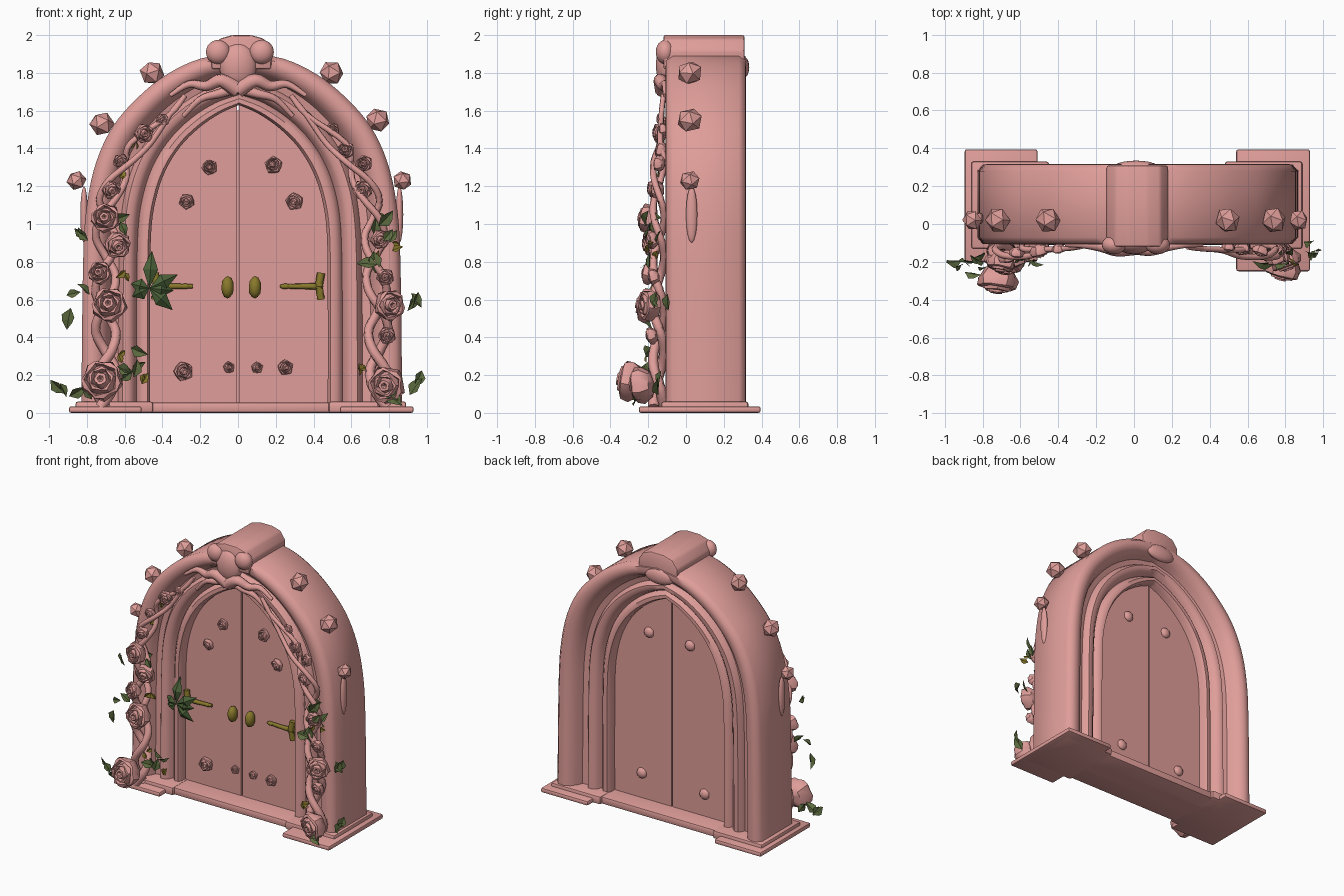
import bpy, bmesh, math, random
from mathutils import Vector, Matrix, Euler

if "Cube" in bpy.data.objects:
    bpy.data.objects.remove(bpy.data.objects["Cube"])

random.seed(4)

def material(name, col):
    m = bpy.data.materials.new(name)
    m.diffuse_color = (*col, 1)
    m.use_nodes = True
    m.node_tree.nodes["Principled BSDF"].inputs["Base Color"].default_value = m.diffuse_color
    return m

PINK = material("rose_pink", (0.74, 0.34, 0.32))
GREEN = material("leaf_green", (0.11, 0.15, 0.05))
DARK = material("dark_green", (0.07, 0.12, 0.04))
GOLD = material("olive_gold", (0.25, 0.19, 0.025))

def finish(name, bm, mat, smooth=40):
    bmesh.ops.remove_doubles(bm, verts=bm.verts, dist=1e-5)
    bmesh.ops.recalc_face_normals(bm, faces=bm.faces)
    me = bpy.data.meshes.new(name)
    bm.to_mesh(me)
    bm.free()
    me.materials.append(mat)
    ob = bpy.data.objects.new(name, me)
    bpy.context.collection.objects.link(ob)
    if smooth:
        bpy.ops.object.select_all(action='DESELECT')
        ob.select_set(True)
        bpy.context.view_layer.objects.active = ob
        bpy.ops.object.shade_smooth_by_angle(angle=math.radians(smooth))
    return ob

def spline(pts, n=4):
    """Catmull-Rom resampling of a few control points."""
    p = [Vector(q) for q in pts]
    p = [2 * p[0] - p[1]] + p + [2 * p[-1] - p[-2]]
    out = []
    for i in range(1, len(p) - 2):
        a, b, c, d = p[i - 1:i + 3]
        for k in range(n):
            t = k / n
            out.append(0.5 * (2 * b + (c - a) * t + (2 * a - 5 * b + 4 * c - d) * t * t
                              + (3 * b - a - 3 * c + d) * t ** 3))
    return out + [p[-2]]

def prism(name, pts, y0, y1, mat=PINK, bevel=0.0):
    """Extrude an x,z outline along y."""
    bm = bmesh.new()
    f = bm.faces.new([bm.verts.new((x, y0, z)) for x, z in pts])
    r = bmesh.ops.extrude_face_region(bm, geom=[f])
    bmesh.ops.translate(bm, vec=(0, y1 - y0, 0),
                        verts=[v for v in r["geom"] if isinstance(v, bmesh.types.BMVert)])
    if bevel:
        bmesh.ops.bevel(bm, geom=bm.edges[:], offset=bevel, segments=2, affect='EDGES', profile=0.5)
    return finish(name, bm, mat)

def ball(name, loc, scale, mat=PINK, sub=3, smooth=60, rot=(0, 0, 0)):
    bm = bmesh.new()
    bmesh.ops.create_icosphere(bm, subdivisions=sub, radius=1,
                               matrix=Matrix.LocRotScale(Vector(loc), Euler(rot), Vector(scale)))
    return finish(name, bm, mat, smooth)

def tube(name, pts, r0, r1, mat=PINK, sides=7):
    """Tapered tube through control points."""
    path = spline(pts)
    bm, rings = bmesh.new(), []
    for i, p in enumerate(path):
        d = path[min(i + 1, len(path) - 1)] - path[max(i - 1, 0)]
        q = d.to_track_quat('Z', 'Y')
        r = r0 + (r1 - r0) * i / (len(path) - 1)
        rings.append([bm.verts.new(p + q @ Vector((r * math.cos(a), r * math.sin(a), 0)))
                      for a in [math.tau * k / sides for k in range(sides)]])
    for a, b in zip(rings, rings[1:]):
        for k in range(sides):
            bm.faces.new((a[k], a[k - 1], b[k - 1], b[k]))
    bm.faces.new(rings[0])
    bm.faces.new(rings[-1])
    return finish(name, bm, mat, 60)

# ---- stone arch: moulded section lofted between outer and inner pointed curves
outer = spline([(.85, 0), (.84, .8), (.82, 1.1), (.77, 1.33), (.68, 1.52), (.55, 1.67),
                (.4, 1.79), (.22, 1.875), (0, 1.91)])
inner = spline([(.47, 0), (.47, .6), (.465, .95), (.44, 1.13), (.39, 1.28), (.31, 1.41),
                (.21, 1.51), (.1, 1.585), (0, 1.63)])

def arch(i, t, side):
    p = outer[i].lerp(inner[i], t)
    return (side * p.x + 0.02 * (1 - t) + 0.005 * t, p.y)

front = [(1, .1), (1, 0), (.96, -.025), (.88, -.025), (.82, 0), (.8, .015), (.76, -.02), (.69, -.045),
         (.6, -.045), (.55, -.02), (.53, .0), (.42, -.01), (.37, -.05), (.3, -.088),
         (.2, -.108), (.08, -.105), (0, -.07)]
section = front + [(t, .21 - y) for t, y in reversed(front)]
N = len(outer)
stations = [(i, 1) for i in range(N)] + [(i, -1) for i in reversed(range(N - 1))]
bm = bmesh.new()
rows = []
for i, s in stations:
    row = []
    for t, y in section:
        x, z = arch(i, t, s)
        row.append(bm.verts.new((x, y, z)))
    rows.append(row)
for a, b in zip(rows, rows[1:]):
    for k in range(len(section)):
        bm.faces.new((a[k - 1], a[k], b[k], b[k - 1]))
finish("arch_frame", bm, PINK, 50)

# ---- pair of door leaves with a narrow seam
for s, nm in ((1, "right"), (-1, "left")):
    pts = [arch(i, .97, s) for i in range(N)]
    pts = [(x if s * x > .005 else s * .005, z) for x, z in pts] + [(s * .005, 0)]
    prism(nm + "_door", pts, .045, .165)
prism("door_seam", [(-.02, .02), (.02, .02), (.02, 1.6), (-.02, 1.6)], .075, .135)

# ---- plinth: threshold plus two wide feet
def slab(name, x0, x1, y0, y1, h):
    prism(name, [(x0, 0), (x1, 0), (x1, h), (x0, h)], y0, y1, bevel=.012)
slab("threshold", -.6, .6, -.11, .31, .055)
slab("left_foot", -.895, -.51, -.2, .395, .035)
slab("right_foot", .54, .93, -.25, .395, .035)
slab("left_foot_step", -.86, -.45, -.13, .33, .06)
slab("right_foot_step", .48, .89, -.13, .33, .06)

# ---- keystone running through the arch, with scrolls and a heart-shaped boss
prism("keystone", [(-.14, 1.82), (-.145, 1.92), (-.1, 1.98), (-.03, 2), (.07, 2), (.14, 1.98),
                   (.18, 1.92), (.175, 1.82)], -.12, .31, bevel=.012)
ball("keystone_boss", (0, -.1, 1.84), (.1, .06, .12))
ball("rear_boss", (.01, .3, 1.83), (.12, .035, .06))
for s in (1, -1):
    ball("keystone_scroll", (s * .115 + .01, -.11, 1.91), (.065, .05, .065))
    tube("keystone_leaf", [(0, -.12, 1.71), (s * .09, -.135, 1.76), (s * .17, -.12, 1.73),
                           (s * .26, -.11, 1.74), (s * .36, -.11, 1.68)], .045, .012)
    tube("keystone_tendril", [(0, -.08, 1.72), (s * .1, -.1, 1.69), (s * .2, -.09, 1.66),
                              (s * .29, -.07, 1.57)], .032, .012)

# ---- buds on the outer edge
for x, z in ((.495, 1.8), (.74, 1.55), (.87, 1.23), (-.455, 1.8), (-.72, 1.53), (-.855, 1.23)):
    r = .052 if z < 1.3 else .065
    ball("edge_bud", (x, .02, z), (r, r * 1.1, r), sub=1, smooth=20, rot=(.3, x, .4))
for s in (1, -1):
    ball("bud_drip", (s * .835 + .02, .03, 1.05), (.02, .03, .15))

# ---- roses: one lathed bloom with wavy petal ridges
BLOOM = [(0, -.7), (.7, -.5), (1, 0), (.95, .4), (.8, .48), (.72, .2), (.6, .6), (.5, .62),
         (.42, .3), (.3, .72), (.16, .72), (0, .5)]

def rose(name, loc, r, segs=15):
    tilt = Euler((math.pi / 2 + random.uniform(-.3, .3), random.uniform(-.3, .3), random.uniform(-.4, .4)))
    m = Matrix.LocRotScale(Vector(loc), tilt, Vector((r, r, r)))
    bm, rings = bmesh.new(), []
    for j, (rad, h) in enumerate(BLOOM):
        ring = []
        for k in range(segs):
            a = math.tau * k / segs
            w = rad * (1 + .1 * math.cos(5 * a + j * 1.1))
            ring.append(bm.verts.new(m @ Vector((w * math.cos(a), w * math.sin(a), h))))
        rings.append(ring)
    for a, b in zip(rings, rings[1:]):
        for k in range(segs):
            bm.faces.new((a[k - 1], a[k], b[k], b[k - 1]))
    bmesh.ops.dissolve_degenerate(bm, dist=1e-6, edges=bm.edges)
    return finish(name, bm, PINK, 45)

for x, y, z, r in ((-.72, -.29, .17, .105), (-.68, -.2, .57, .09), (-.64, -.18, .89, .07),
                   (-.7, -.2, 1.03, .075), (-.73, -.19, .74, .06), (-.67, -.17, 1.18, .048),
                   (-.62, -.15, 1.33, .04), (-.5, -.14, 1.48, .05), (-.4, -.13, 1.55, .035),
                   (.79, -.23, .15, .095), (.8, -.19, .57, .08), (.79, -.18, .41, .045),
                   (.75, -.18, .92, .05), (.78, -.17, .72, .045), (.66, -.15, 1.18, .05),
                   (.67, -.14, 1.32, .042), (.57, -.13, 1.39, .045), (.5, -.12, 1.5, .035)):
    rose("rose", (x, y, z), r)

# ---- twisting vines
for s in (1, -1):
    o = .06 if s > 0 else 0
    for ph in (0, 2.6):
        path = []
        for k in range(15):
            z = .03 + k * .1
            x = .70 + o * (1 - z / 1.5) + .055 * math.sin(k * 1.25 + ph)
            x -= max(0, z - 1.0) ** 2 * 1.0
            path.append((s * x, -.145 + .03 * math.cos(k * 1.25 + ph), z))
        path += [(s * .36, -.13, 1.58), (s * .28, -.12, 1.68)]
        tube("vine", path, .03, .014)

# ---- leaves: folded pointed blades gathered in clusters
def leaves(name, loc, count, size, mat, spread=.04):
    bm = bmesh.new()
    for _ in range(count):
        c = Vector(loc) + Vector([random.uniform(-spread, spread) for _ in range(3)])
        m = Matrix.LocRotScale(c, Euler((math.pi / 2 + random.uniform(-.7, .7), random.uniform(0, 6.28),
                               random.uniform(-.7, .7))), Vector((size,) * 3) * random.uniform(.7, 1.1))
        v = [bm.verts.new(m @ Vector(p)) for p in ((-.5, 0, 0), (-.1, .34, .14), (.2, .26, .12), (.6, 0, -.1),
                                                   (.2, -.26, .12), (-.1, -.34, .14), (.05, 0, 0))]
        for a, b in ((0, 1), (1, 2), (2, 3), (3, 4), (4, 5), (5, 0)):
            bm.faces.new((v[a], v[b], v[6]))
    finish(name, bm, mat, 0)

for x, y, z, n in ((-.86, -.17, .95, 2), (-.63, -.2, 1.0, 2), (-.85, -.19, .66, 2), (-.86, -.17, .48, 1),
                   (-.92, -.2, .16, 2), (-.58, -.19, .2, 4), (-.82, -.24, .08, 2), (-.56, -.17, .29, 2),
                   (.75, -.18, 1.0, 3), (.83, -.17, .93, 2), (.72, -.18, .78, 2), (.92, -.13, .57, 3),
                   (.92, -.15, .17, 2), (.8, -.25, .06, 2)):
    leaves("leaf_cluster", (x, y, z), n, .1, GREEN)
for x, y, z in ((-.6, -.16, 1.27), (-.54, -.14, 1.41), (-.5, -.17, .17), (-.62, -.19, .3),
                (.64, -.14, .25), (.83, -.19, .88), (.72, -.17, .83), (-.6, -.17, .72)):
    leaves("olive_leaf", (x, y, z), 2, .06, GOLD, .02)

# ---- large leaf spray covering the left hinge
bm = bmesh.new()
for ang, ln in ((1.5, .2), (.45, .17), (-.1, .13), (-.75, .17), (2.9, .1), (3.6, .1)):
    d = Vector((math.cos(ang), 0, math.sin(ang)))
    n = Vector((-d.z, 0, d.x))
    c = Vector((-.47, -.06, .66))
    v = [bm.verts.new(p) for p in (c, c + d * ln * .5 + n * .04, c + d * ln + Vector((0, .03, 0)),
                                   c + d * ln * .5 - n * .04, c + d * ln * .5 + Vector((0, -.02, 0)))]
    for k in range(4):
        bm.faces.new((v[k], v[(k + 1) % 4], v[4]))
finish("hinge_leaf_spray", bm, DARK, 0)

# ---- gold handles and hinges
for x in (-.055, .09):
    ball("door_handle", (x, .015, .665), (.034, .04, .06), GOLD, 2, 30)
for s in (1, -1):
    tube("hinge_strap", [(s * .45, .03, .67), (s * .36, .025, .67), (s * .24, .035, .67)], .02, .012, GOLD)
    tube("hinge_plate", [(s * .44, .02, .60), (s * .43, .015, .67), (s * .44, .02, .74)], .02, .022, GOLD)
    ball("hinge_tip", (s * .25 - (.03 if s < 0 else 0), .03, .67), (.03, .015, .015), GOLD, 2)

# ---- small carved flowers on both faces of the doors
for x, z, r in ((-.15, 1.3, .04), (.19, 1.31, .045), (-.27, 1.12, .04), (.3, 1.12, .045),
                (-.29, .22, .05), (-.05, .24, .03), (.1, .24, .03), (.25, .24, .04)):
    rose("door_flower", (x, .04, z), r, 10)
for x, z in ((-.15, 1.3), (.19, 1.31), (-.27, .22), (.25, .24)):
    ball("rear_door_knot", (x, .165, z), (.04, .025, .04), sub=2)
